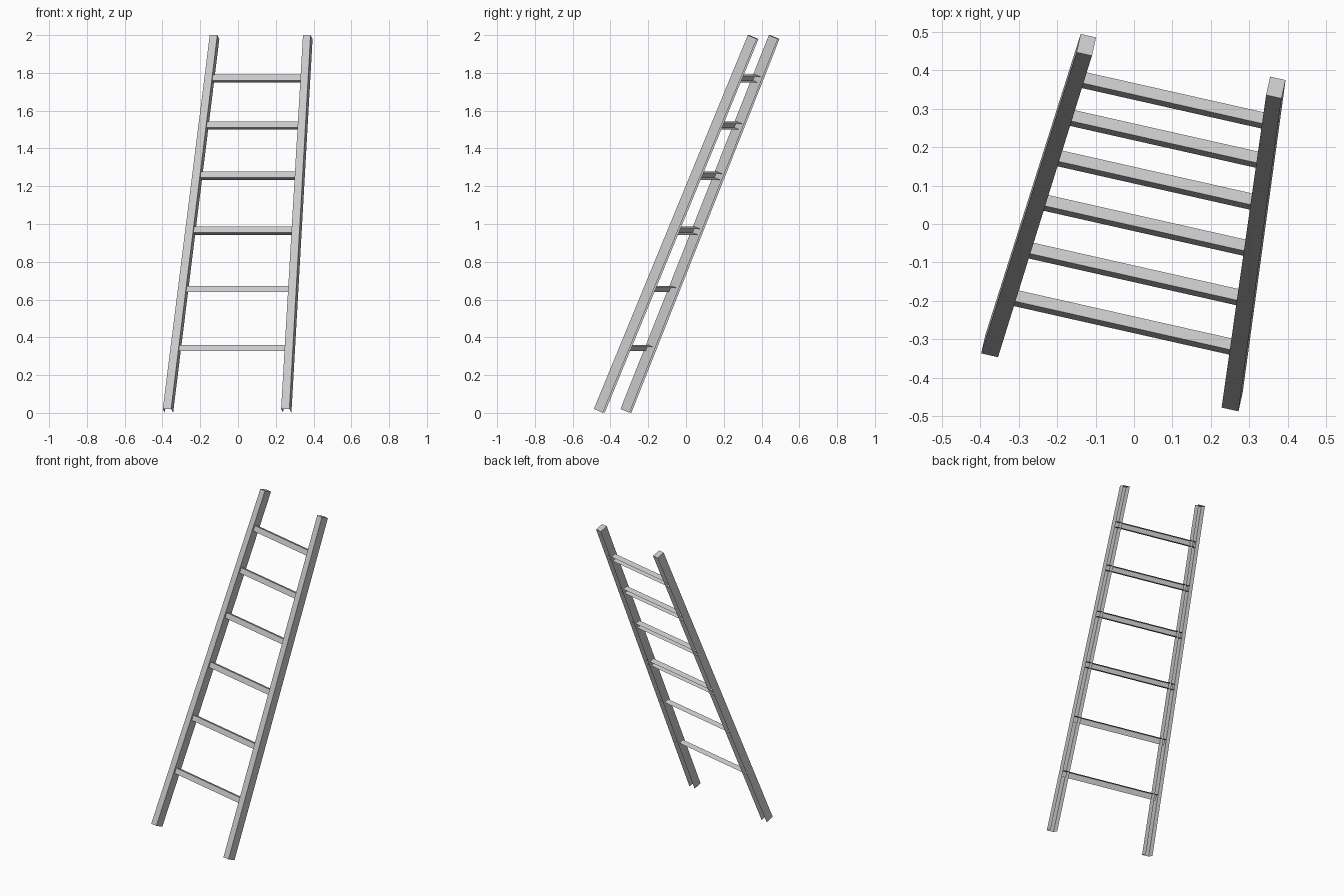
import bpy, bmesh
from math import radians
from mathutils import Matrix, Vector

if "Cube" in bpy.data.objects:
    bpy.data.objects.remove(bpy.data.objects["Cube"])

metal = bpy.data.materials.new("light_grey_metal")
metal.use_nodes = True
GREY = (0.58, 0.58, 0.58, 1)
metal.diffuse_color = GREY
metal.node_tree.nodes["Principled BSDF"].inputs["Base Color"].default_value = GREY

# Ladder frame: x across, y towards the back, z along the rails
LENGTH, DEPTH = 2.142, 0.053
FRAME = (Matrix.Translation((-0.063, -0.4125, 0.0207))
         @ Matrix.Rotation(radians(-12.7), 4, 'Z')
         @ Matrix.Rotation(radians(-22.5), 4, 'X'))


def rail_x(z):
    """Distance of a rail's centre from the ladder's middle line."""
    return 0.321 + (0.253 - 0.321) * z / LENGTH


def sheet_box(name, shape, open_sides):
    """Thin-walled box: shape moves the unit cube's corners, open_sides are left out."""
    bm = bmesh.new()
    bmesh.ops.create_cube(bm, size=1)
    bm.normal_update()
    gone = [f for f in bm.faces if any(f.normal.dot(Vector(s)) > 0.9 for s in open_sides)]
    bmesh.ops.delete(bm, geom=gone, context='FACES')
    for v in bm.verts:
        v.co = FRAME @ Vector(shape(v.co))
    mesh = bpy.data.meshes.new(name)
    bm.to_mesh(mesh)
    bm.free()
    mesh.materials.append(metal)
    obj = bpy.data.objects.new(name, mesh)
    bpy.context.collection.objects.link(obj)


BACK, BELOW, ENDS = (0, 1, 0), (0, 0, -1), [(1, 0, 0), (-1, 0, 0)]

# Rails: tapered channels, open at the back and the foot
for name, side in (("left_rail", 1), ("right_rail", -1)):
    def rail(c, side=side):
        z = (c.z + 0.5) * LENGTH
        width = 0.043 - 0.004 * c.z
        return side * rail_x(z) + c.x * width, (c.y + 0.5) * DEPTH, z
    sheet_box(name, rail, [BACK, BELOW])

# Rungs: channels open at the back; the two lowest have no underside
RUNG_HEIGHT, RUNG_DEPTH = 0.034, 0.032
for i, top in enumerate((0.3715, 0.710, 1.049, 1.365, 1.652, 1.921)):
    def rung(c, top=top):
        z = top + (c.z - 0.5) * RUNG_HEIGHT
        return c.x * 2 * (rail_x(z) + 0.008), DEPTH / 2 + c.y * RUNG_DEPTH, z
    sheet_box(f"rung_{i + 1}", rung, [BACK] + ENDS + ([BELOW] if i < 2 else []))
